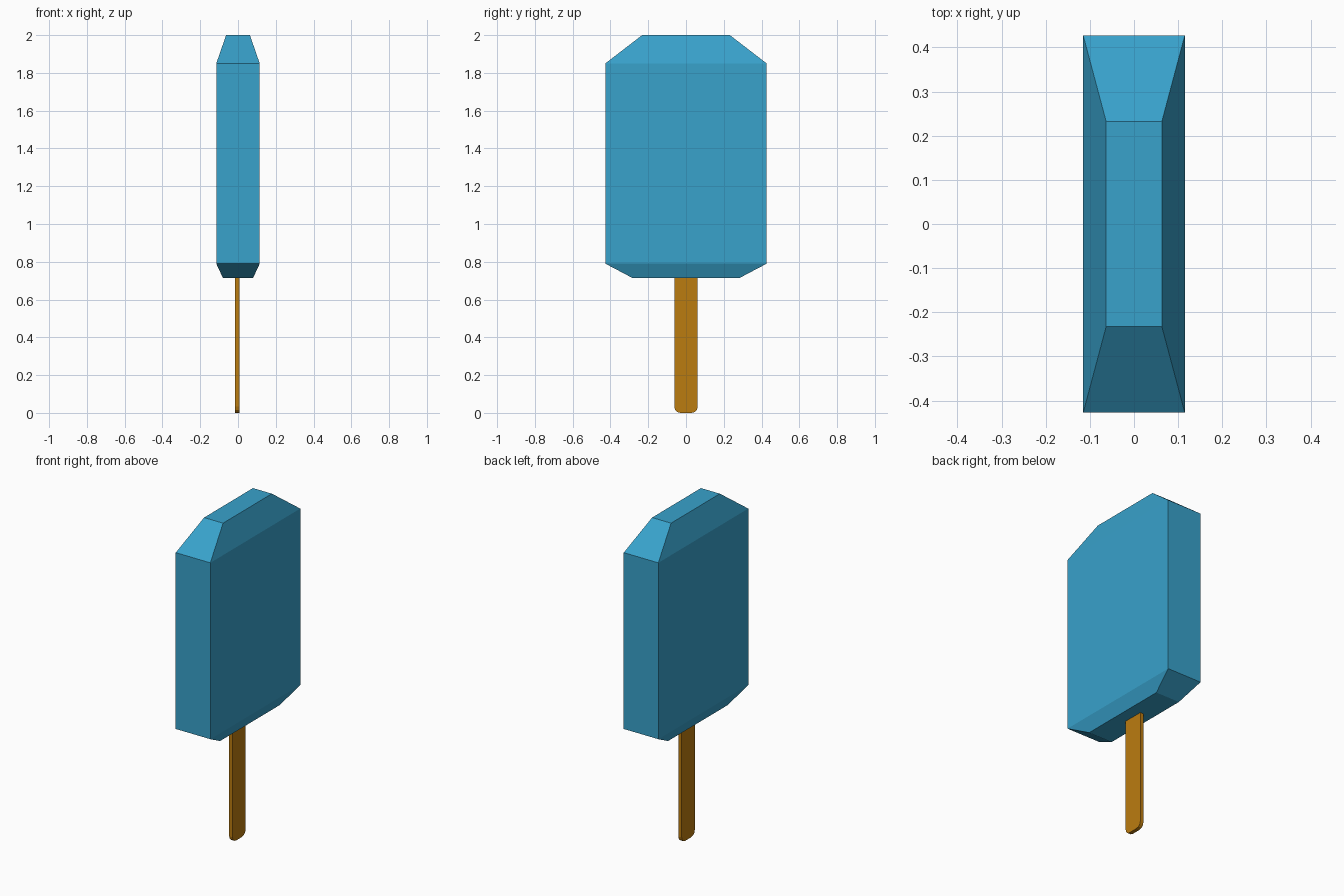
import bpy, bmesh, math

if "Cube" in bpy.data.objects:
    bpy.data.objects.remove(bpy.data.objects["Cube"])


def make_object(name, bm, color):
    bmesh.ops.recalc_face_normals(bm, faces=bm.faces[:])
    mesh = bpy.data.meshes.new(name)
    bm.to_mesh(mesh)
    bm.free()
    mat = bpy.data.materials.new(name + "_color")
    mat.diffuse_color = (*color, 1)
    mat.use_nodes = True
    mat.node_tree.nodes["Principled BSDF"].inputs["Base Color"].default_value = mat.diffuse_color
    mesh.materials.append(mat)
    obj = bpy.data.objects.new(name, mesh)
    bpy.context.collection.objects.link(obj)
    return obj


def loft(rings):
    """Skin a stack of equal-length point rings and cap both ends."""
    bm = bmesh.new()
    loops = [[bm.verts.new(p) for p in ring] for ring in rings]
    n = len(loops[0])
    for a, b in zip(loops, loops[1:]):
        for i in range(n):
            j = (i + 1) % n
            bm.faces.new((a[i], a[j], b[j], b[i]))
    bm.faces.new(loops[0])
    bm.faces.new(loops[-1])
    return bm


# Ice block: rectangular sections (half width, half depth, height)
sections = [(0.08, 0.285, 0.715), (0.115, 0.427, 0.79),
            (0.115, 0.427, 1.85), (0.063, 0.232, 2.0)]
block = [[(-x, -y, z), (x, -y, z), (x, y, z), (-x, y, z)] for x, y, z in sections]
make_object("ice_block", loft(block), (0.04, 0.36, 0.6))

# Flat stick: outline with rounded lower corners, extruded across x
half, r, top = 0.062, 0.033, 0.75
outline = [(half, top), (-half, top)]
for side, start in ((-1, 180), (1, 270)):
    for k in range(4):
        a = math.radians(start + 30 * k)
        outline.append((side * (half - r) + r * math.cos(a), r + r * math.sin(a)))
stick = [[(x, y, z) for y, z in outline] for x in (-0.015, 0.007)]
make_object("stick", loft(stick), (0.5, 0.2, 0.005))
